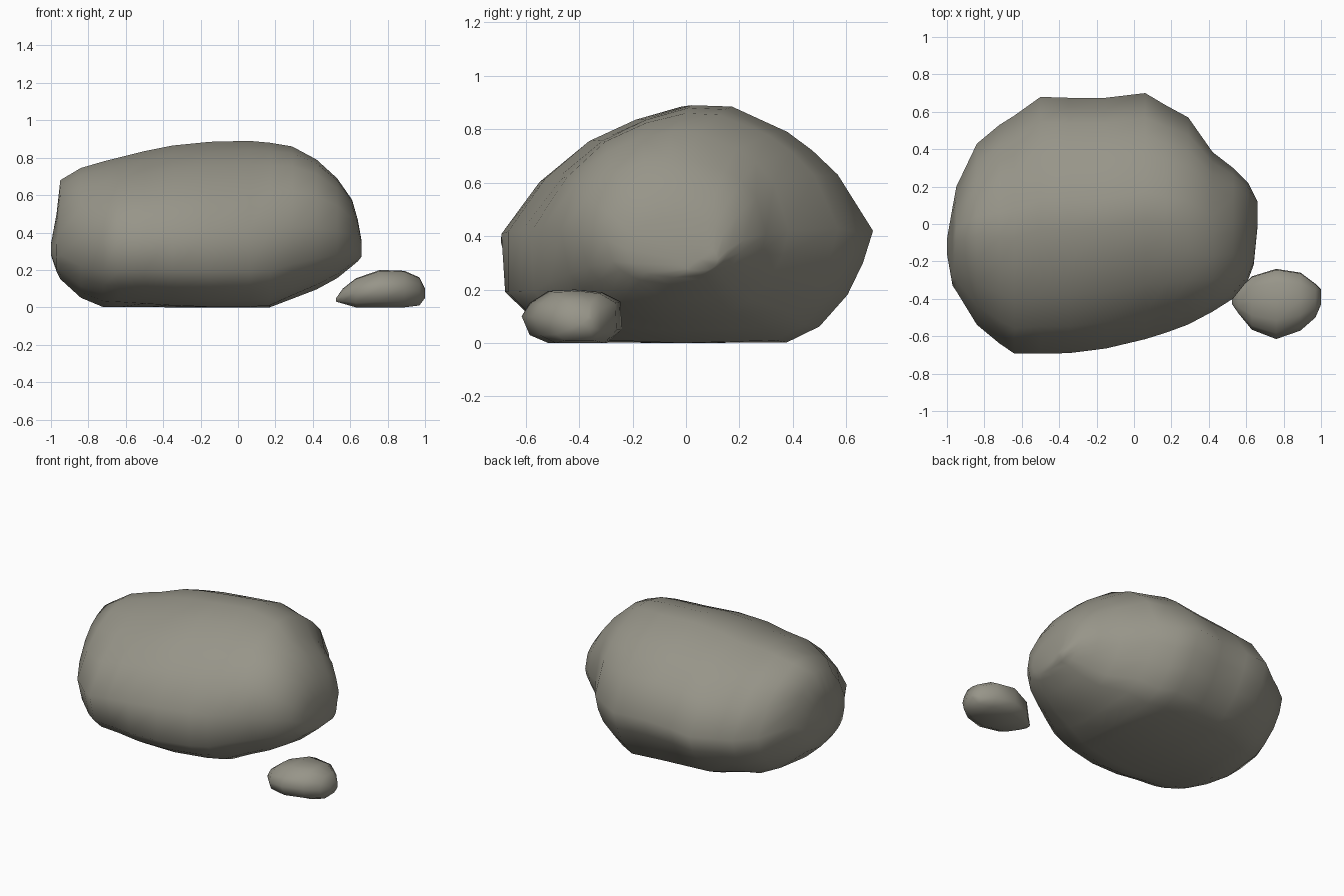
import bpy, bmesh
from math import atan2, cos, sin


def loft_rock(name, profile, stations):
    """Skin a y-z profile along x, fitted to
    (x, ymin, ymax, zmin, zmax, upper roundness, lower roundness)."""
    ys = [p[0] for p in profile]
    zs = [p[1] for p in profile]
    yc, zc = (min(ys) + max(ys)) / 2, (min(zs) + max(zs)) / 2
    hw, hh = max(ys) - yc, max(zs) - zc
    bm = bmesh.new()
    rings = []
    for x, a, b, c, d, kt, kb in stations:
        ring = []
        for y, z in profile:
            # Blend the profile towards an ellipse near the ends
            u, v = (y - yc) / hw, (z - zc) / hh
            t = atan2(v, u)
            k = kt if v > 0 else kb
            u += (cos(t) - u) * k
            v += (sin(t) - v) * k
            ring.append(bm.verts.new((x, (a + b + (b - a) * u) / 2, (c + d + (d - c) * v) / 2)))
        rings.append(ring)
    n = len(profile)
    for r, s in zip(rings, rings[1:]):
        for i in range(n):
            j = (i + 1) % n
            bm.faces.new((r[i], r[j], s[j], s[i]))
    # Close both ends with a fan
    for ring in (rings[0], rings[-1]):
        bmesh.ops.poke(bm, faces=[bm.faces.new(ring)])
    bmesh.ops.recalc_face_normals(bm, faces=bm.faces)
    for f in bm.faces:
        f.smooth = True
    me = bpy.data.meshes.new(name)
    bm.to_mesh(me)
    bm.free()
    me.materials.append(stone)
    ob = bpy.data.objects.new(name, me)
    bpy.context.collection.objects.link(ob)


stone = bpy.data.materials.new("stone")
stone.diffuse_color = (0.31, 0.30, 0.25, 1)

# Large boulder
loft_rock("boulder",
          [(-0.38, 0), (-0.50, 0.035), (-0.61, 0.10), (-0.70, 0.19), (-0.695, 0.42), (-0.55, 0.62),
           (-0.38, 0.76), (-0.20, 0.84), (-0.02, 0.89), (0.14, 0.885), (0.36, 0.79),
           (0.46, 0.72), (0.56, 0.63), (0.70, 0.42), (0.66, 0.30), (0.60, 0.18),
           (0.49, 0.06), (0.36, 0), (-0.06, 0)],
          [(-1.00, -0.16, -0.08, 0.28, 0.34, 0.0, 0.8),
           (-0.97, -0.33, 0.09, 0.19, 0.50, 0.0, 0.8),
           (-0.95, -0.36, 0.20, 0.15, 0.68, 0.0, 0.8),
           (-0.84, -0.54, 0.43, 0.05, 0.745, 0.0, 0.8),
           (-0.72, -0.64, 0.53, 0.00, 0.78, 0.0, 0.7),
           (-0.64, -0.695, 0.58, 0.00, 0.80, 0.0, 0.6),
           (-0.50, -0.695, 0.68, 0.00, 0.835, 0, 0.4),
           (-0.35, -0.695, 0.675, 0.00, 0.865, 0, 0.2),
           (-0.15, -0.67, 0.675, 0.00, 0.885, 0, 0.05),
           (0.06, -0.62, 0.70, 0.00, 0.89, 0, 0.05),
           (0.17, -0.585, 0.635, 0.00, 0.88, 0.15, 0.2),
           (0.29, -0.54, 0.57, 0.045, 0.86, 0.4, 0.4),
           (0.42, -0.47, 0.385, 0.095, 0.79, 0.8, 0.6),
           (0.53, -0.40, 0.30, 0.155, 0.69, 1.1, 0.7),
           (0.61, -0.30, 0.22, 0.22, 0.575, 1.2, 0.7),
           (0.64, -0.22, 0.16, 0.245, 0.47, 1.2, 0.7),
           (0.66, -0.02, 0.12, 0.27, 0.36, 1.0, 0.7)])

# Small stone beside it
loft_rock("small_stone",
          [(-0.52, 0), (-0.59, 0.03), (-0.62, 0.10), (-0.59, 0.15), (-0.52, 0.195),
           (-0.42, 0.20), (-0.32, 0.19), (-0.25, 0.155), (-0.245, 0.05), (-0.30, 0)],
          [(0.525, -0.43, -0.38, 0.03, 0.05, 0, 0),
           (0.56, -0.48, -0.35, 0.02, 0.10, 0, 0),
           (0.63, -0.565, -0.28, 0.00, 0.155, 0, 0),
           (0.76, -0.615, -0.24, 0.00, 0.20, 0, 0),
           (0.89, -0.57, -0.26, 0.00, 0.195, 0, 0),
           (0.97, -0.50, -0.32, 0.01, 0.16, 0, 0),
           (1.00, -0.43, -0.35, 0.05, 0.10, 0, 0)])
